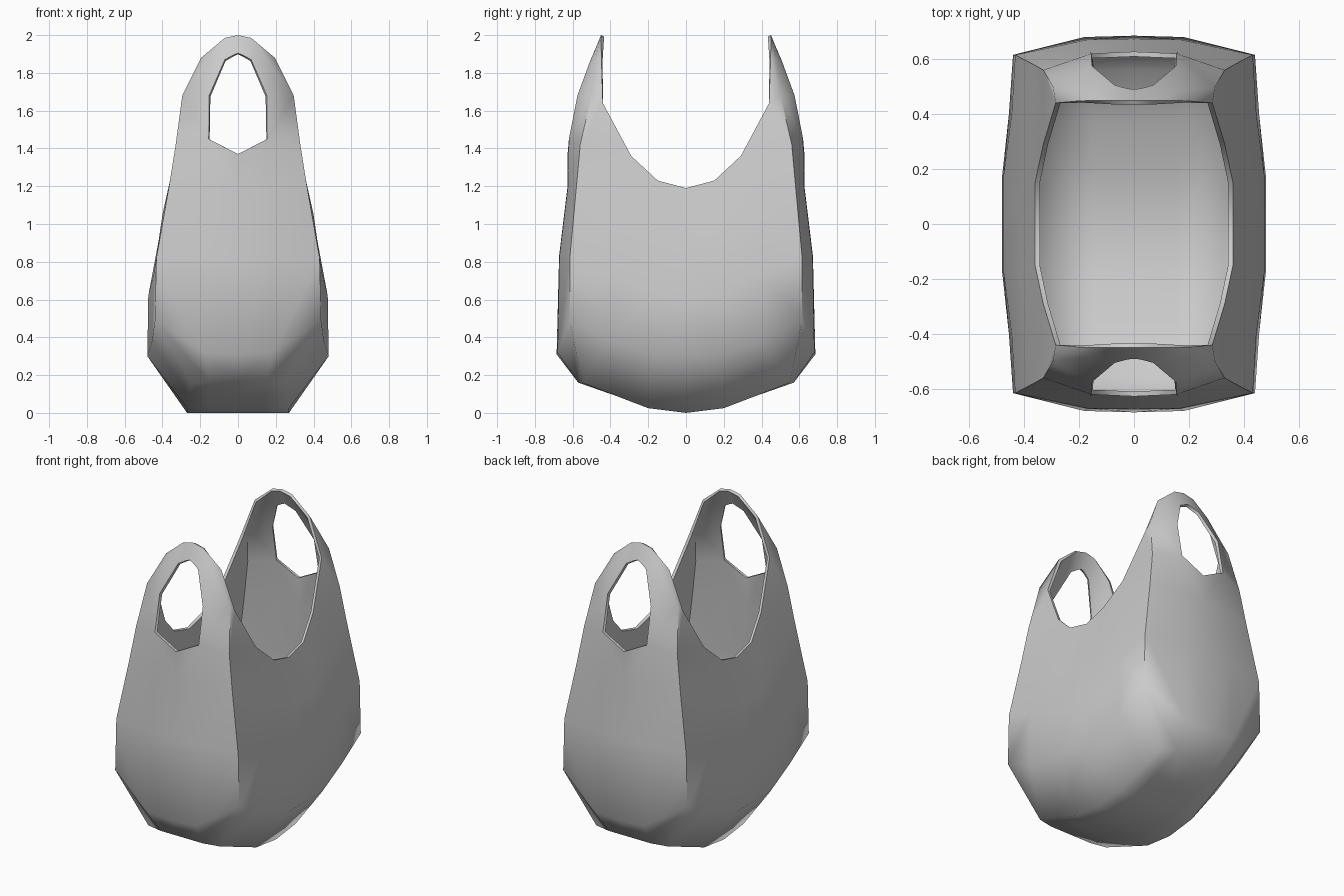
import bpy, math

cube = bpy.data.objects.get("Cube")
if cube:
    bpy.data.objects.remove(cube, do_unlink=True)

# One plain plastic colour
plastic = bpy.data.materials.new("grey plastic")
colour = (0.6, 0.6, 0.6, 1)
plastic.diffuse_color = colour
plastic.use_nodes = True
plastic.node_tree.nodes["Principled BSDF"].inputs["Base Color"].default_value = colour

verts, faces, lookup = [], [], {}


def vert(p):
    """Share one vertex between all patches that meet at a point."""
    if p not in lookup:
        lookup[p] = len(verts)
        verts.append(p)
    return lookup[p]


def patch(rows):
    """Skin consecutive rows of points with quads."""
    for low, high in zip(rows, rows[1:]):
        for i in range(len(low) - 1):
            ring = [low[i], low[i + 1], high[i + 1], high[i]]
            faces.append([vert(p) for p in ring])


# One quarter of the bag: rows run upwards, from panel centre round to side centre
base = [(0, -.57, .16), (.15, -.57, .16), (.25, -.55, .16),
        (.26, -.37, .09), (.27, -.2, .025), (.27, 0, 0)]
belly = [(0, -.685, .31), (.18, -.68, .32), (.44, -.615, .49),
         (.455, -.4, .38), (.48, -.17, .3), (.48, 0, .3)]
waist = [(0, -.672, .83), (.17, -.67, .83), (.432, -.615, .82),
         (.445, -.4, .74), (.475, -.17, .62), (.475, 0, .6)]
chest = [(0, -.627, 1.2), (.16, -.625, 1.2), (.365, -.58, 1.2),
         (.40, -.38, 1.05), (.415, -.16, .94), (.415, 0, .92)]
mouth = [(0, -.627, 1.37), (.155, -.62, 1.45), (.33, -.56, 1.42),
         (.33, -.29, 1.36), (.36, -.15, 1.23), (.36, 0, 1.19)]
patch([base, belly, waist, chest, mouth])

# Bottom sheet, joining the side edges of the base
patch([[(0, 0, 0), (.15, 0, 0), base[5]],
       [(0, -.2, .025), (.15, -.2, .025), base[4]],
       [(0, -.37, .09), (.15, -.37, .09), base[3]],
       base[:3]])

# Handle strip: hole edge, middle, outer rim
patch([mouth[1:4],
       [(.153, -.575, 1.68), (.295, -.5, 1.68), (.285, -.44, 1.64)],
       [(.07, -.505, 1.87), (.15, -.48, 1.88), (.195, -.448, 1.88)],
       [(.025, -.493, 1.895), (.05, -.472, 1.945), (.07, -.45, 1.985)],
       [(0, -.49, 1.905), (0, -.47, 1.95), (0, -.45, 2)]])

mesh = bpy.data.meshes.new("carrier_bag")
mesh.from_pydata(verts, [], faces)
mesh.materials.append(plastic)
bag = bpy.data.objects.new("carrier_bag", mesh)
bpy.context.collection.objects.link(bag)

# Mirror to the full bag, then give the sheet its thickness inwards
mirror = bag.modifiers.new("mirror", 'MIRROR')
mirror.use_axis = (True, True, False)
sheet = bag.modifiers.new("thickness", 'SOLIDIFY')
sheet.thickness = 0.018
sheet.offset = -1

bpy.context.view_layer.objects.active = bag
bag.select_set(True)
for m in ("mirror", "thickness"):
    bpy.ops.object.modifier_apply(modifier=m)
bpy.ops.object.shade_smooth_by_angle(angle=math.radians(65))
